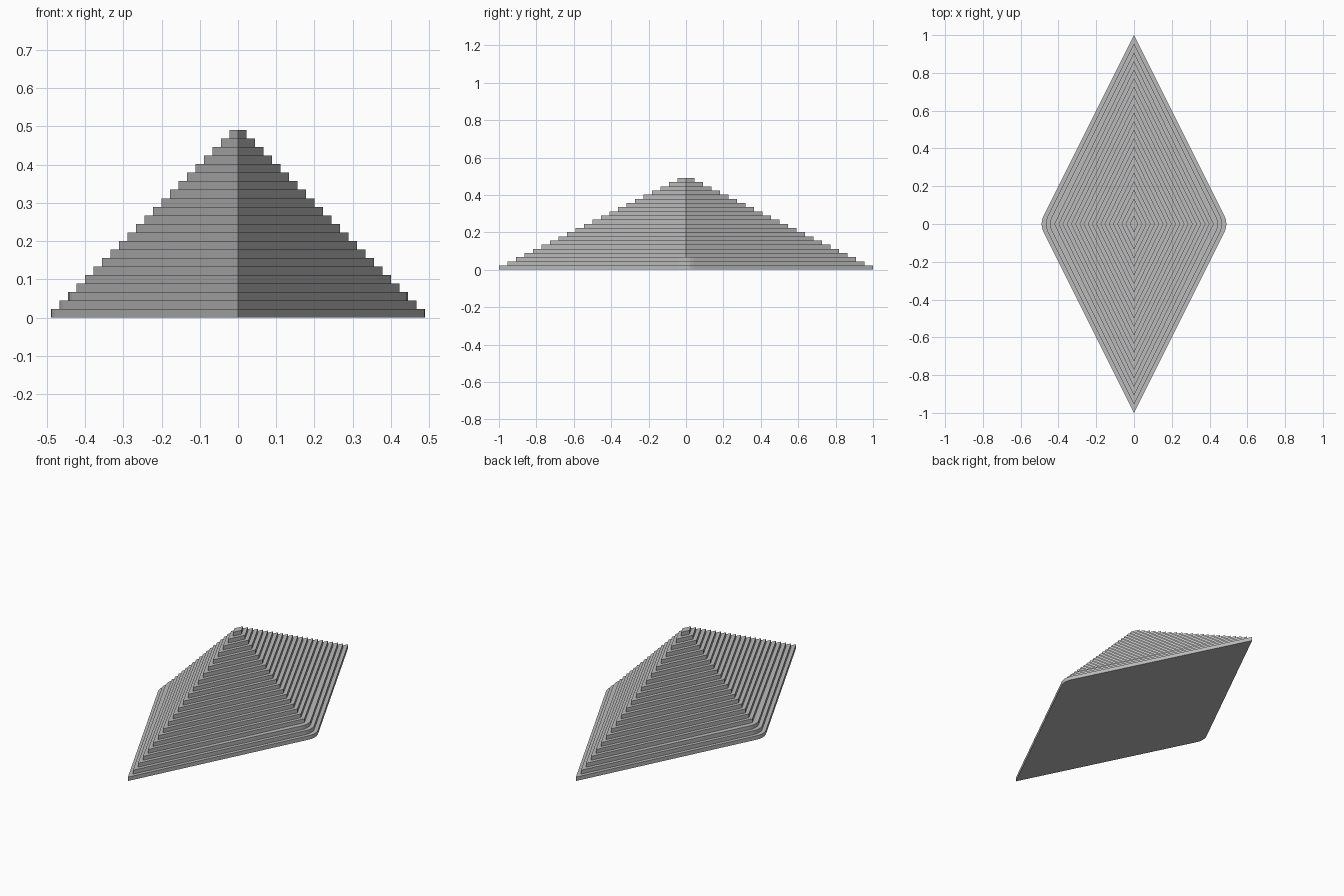
import bpy
import bmesh
import math

cube = bpy.data.objects.get("Cube")
if cube:
    bpy.data.objects.remove(cube, do_unlink=True)

LEVELS = 22
STEP_Y = 1.0 / LEVELS
STEP_X = 0.5 / LEVELS
SHARP_STEP_X = 0.489 / LEVELS
STEP_Z = 0.49 / LEVELS
ROUNDED_LEVELS = 3

# Single stone colour
stone = bpy.data.materials.new("stone_grey")
stone.use_nodes = True
grey = (0.5, 0.5, 0.5, 1)
stone.diffuse_color = grey
stone.node_tree.nodes["Principled BSDF"].inputs["Base Color"].default_value = grey


def side_corner(half_x, radius):
    """Points around the +x corner, from -y to +y."""
    if not radius:
        return [(half_x, 0)]
    slope = math.atan2(STEP_Y, STEP_X)
    centre = half_x - radius / math.sin(slope)
    sweep = math.pi / 2 - slope
    return [(centre + radius * math.cos(sweep * t / 2),
             radius * math.sin(sweep * t / 2)) for t in range(-2, 3)]


def diamond(size):
    """Diamond outline; the widest slabs have softened side corners."""
    rounded = size > LEVELS - ROUNDED_LEVELS
    half_x = size * (STEP_X if rounded else SHARP_STEP_X)
    corner = side_corner(half_x, 0.09 if rounded else 0)
    half_y = size * STEP_Y
    return [(0, -half_y)] + corner + [(0, half_y)] + [(-x, -y) for x, y in corner]


def add_slab(level):
    bm = bmesh.new()
    base = level * STEP_Z
    outline = bm.faces.new([bm.verts.new((x, y, base))
                            for x, y in diamond(LEVELS - level)])
    raised = bmesh.ops.extrude_face_region(bm, geom=[outline])
    top = [v for v in raised["geom"] if isinstance(v, bmesh.types.BMVert)]
    bmesh.ops.translate(bm, verts=top, vec=(0, 0, STEP_Z))
    bmesh.ops.recalc_face_normals(bm, faces=bm.faces)
    mesh = bpy.data.meshes.new(f"step_{level + 1}")
    bm.to_mesh(mesh)
    bm.free()
    mesh.materials.append(stone)
    slab = bpy.data.objects.new(f"step_{level + 1}", mesh)
    bpy.context.collection.objects.link(slab)


# Stacked diamond steps
for level in range(LEVELS):
    add_slab(level)
